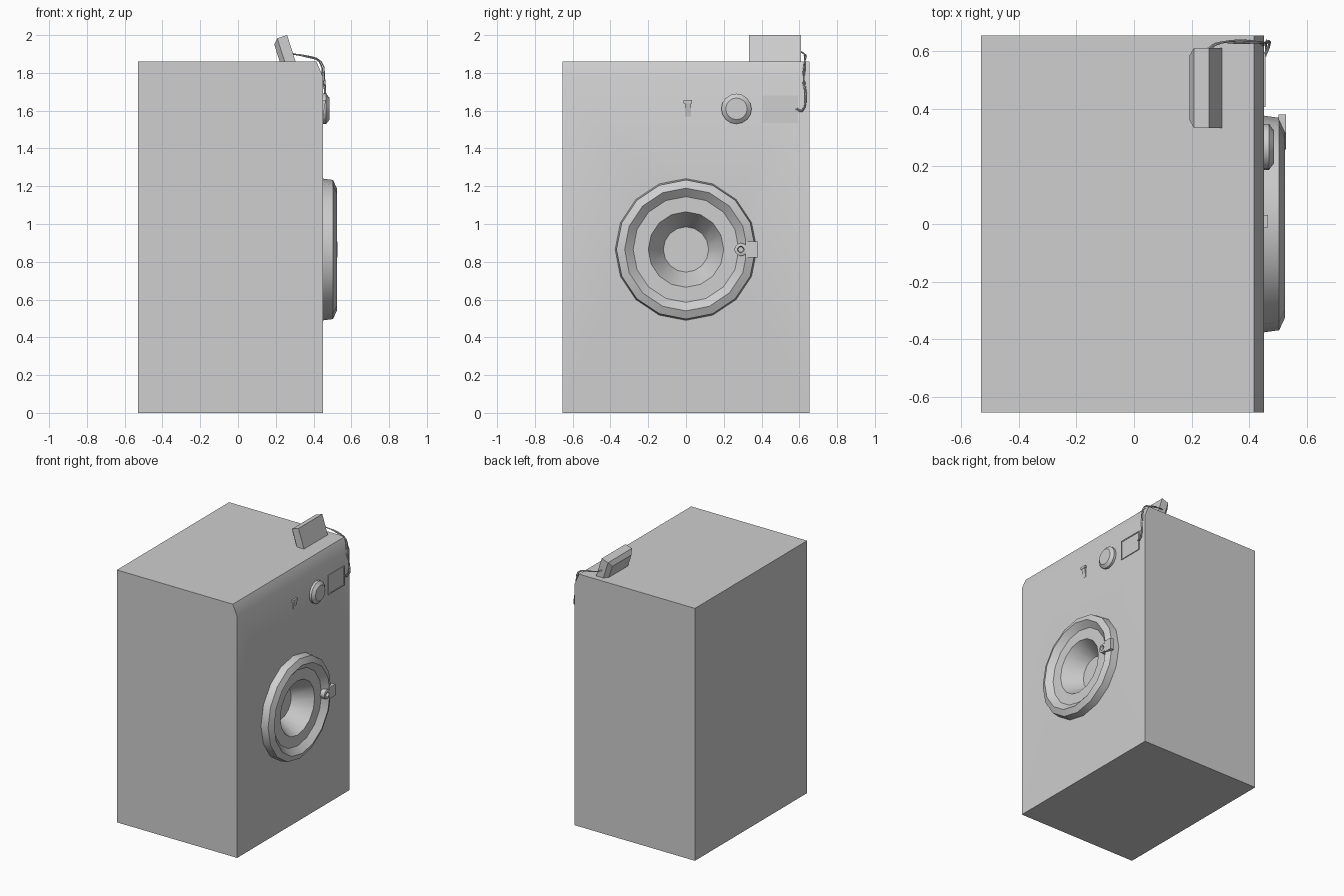
import bpy, bmesh, math, random
from mathutils import Vector

if "Cube" in bpy.data.objects:
    bpy.data.objects.remove(bpy.data.objects["Cube"])

random.seed(4)
grey = bpy.data.materials.new("light_grey")
grey.diffuse_color = (0.62, 0.62, 0.62, 1)
grey.use_nodes = True
grey.node_tree.nodes["Principled BSDF"].inputs["Base Color"].default_value = grey.diffuse_color


def finish(name, bm, smooth=None):
    bmesh.ops.recalc_face_normals(bm, faces=bm.faces)
    me = bpy.data.meshes.new(name)
    bm.to_mesh(me)
    bm.free()
    ob = bpy.data.objects.new(name, me)
    bpy.context.collection.objects.link(ob)
    me.materials.append(grey)
    if smooth:
        shade(ob, smooth)
    return ob


def shade(ob, angle):
    bpy.ops.object.select_all(action='DESELECT')
    ob.select_set(True)
    bpy.context.view_layer.objects.active = ob
    bpy.ops.object.shade_smooth_by_angle(angle=math.radians(angle))


def loft(name, rings, cap_start=True, cap_end=True, smooth=None):
    """Skin a list of equally long closed rings."""
    bm = bmesh.new()
    vs = [[bm.verts.new(p) for p in r] for r in rings]
    n = len(vs[0])
    for a, b in zip(vs, vs[1:]):
        for i in range(n):
            j = (i + 1) % n
            bm.faces.new((a[i], a[j], b[j], b[i]))
    if cap_start:
        bm.faces.new(vs[0])
    if cap_end:
        bm.faces.new(vs[-1])
    return finish(name, bm, smooth)


def lathe(name, profile, y, z, sides=16, smooth=30, cap_start=True, cap_end=True):
    """Turn (x, radius) points about an axis along x."""
    rings = [[(x, y + r * math.sin(2 * math.pi * i / sides),
               z + r * math.cos(2 * math.pi * i / sides)) for i in range(sides)]
             for x, r in profile]
    return loft(name, rings, cap_start, cap_end, smooth)


def rect(x, y0, y1, z0, z1):
    return [(x, y0, z0), (x, y1, z0), (x, y1, z1), (x, y0, z1)]


# Cabinet with a sloped top front edge
side = [(-0.53, 0), (0.45, 0), (0.45, 1.78), (0.415, 1.86), (-0.53, 1.86)]
body = loft("cabinet", [[(x, y, z) for x, z in side] for y in (-0.653, 0.653)])

# Opening behind the door
cutter = lathe("opening_cutter", [(0.30, 0.25), (0.6, 0.25)], 0, 0.865, smooth=None)
cutter.hide_render = True
mod = body.modifiers.new("opening", 'BOOLEAN')
mod.operation = 'DIFFERENCE'
mod.solver = 'EXACT'
mod.object = cutter
bpy.ops.object.select_all(action='DESELECT')
bpy.context.view_layer.objects.active = body
body.select_set(True)
bpy.ops.object.modifier_apply(modifier="opening")
bpy.data.objects.remove(cutter)
shade(body, 30)

# Door ring and sunken window bowl
lathe("door", [(0.445, 0.376), (0.503, 0.368), (0.523, 0.325), (0.485, 0.28),
               (0.485, 0.20), (0.35, 0.12)], 0, 0.865, cap_start=False)

# Door latch: bent plate and a small ring
loft("latch_plate", [rect(0.50, 0.315, 0.38, 0.823, 0.907),
                     rect(0.527, 0.315, 0.38, 0.823, 0.907)])
lathe("latch_ring", [(0.49, 0.034), (0.524, 0.034), (0.527, 0.028), (0.527, 0.018),
                     (0.51, 0.014)], 0.29, 0.865, sides=12, smooth=35)

# Program knob
lathe("knob", [(0.445, 0.08), (0.467, 0.08), (0.485, 0.057)], 0.267, 1.61)

# Display panel with a thin rim
loft("display_panel", [rect(0.445, 0.405, 0.592, 1.535, 1.68),
                       rect(0.456, 0.405, 0.592, 1.535, 1.68),
                       rect(0.456, 0.412, 0.585, 1.543, 1.672),
                       rect(0.452, 0.412, 0.585, 1.543, 1.672)])

# Small switch: cross bar over a tapering tab
loft("switch_bar", [rect(0.445, -0.012, 0.032, 1.638, 1.656),
                    rect(0.464, -0.012, 0.032, 1.638, 1.656)])
loft("switch_tab", [[(0.445, -0.005, z), (0.445, 0.026, z),
                     (x, 0.026, z), (x, -0.005, z)]
                    for x, z in ((0.451, 1.57), (0.462, 1.64))])

# Tilted box on top, tapering to its back
down = Vector((0.306, 0, -0.952))
back = Vector((-0.952, 0, -0.306))
corner = Vector((0.26, 0, 2.0))


def box_ring(depth, inset):
    pts = []
    for y, d in ((0.333, 0), (0.61, 0), (0.61, 0.16), (0.333, 0.16)):
        p = corner + back * depth + down * (d if d else inset)
        p.y = y + (inset if y < 0.5 else -inset)
        pts.append(p)
    return pts


loft("top_box", [box_ring(0, 0), box_ring(0.055, 0), box_ring(0.08, 0.027)])

# Loose wires from the box to the display
path = [(0.255, 0.60, 1.92), (0.285, 0.626, 1.905), (0.36, 0.632, 1.885),
        (0.435, 0.628, 1.862), (0.453, 0.624, 1.76), (0.460, 0.63, 1.67),
        (0.463, 0.615, 1.60), (0.455, 0.585, 1.61)]
for w in range(3):
    cu = bpy.data.curves.new("wire", 'CURVE')
    cu.dimensions = '3D'
    cu.bevel_depth = 0.0032
    cu.bevel_resolution = 0
    cu.resolution_u = 3
    sp = cu.splines.new('BEZIER')
    sp.bezier_points.add(len(path) - 1)
    for bp, p in zip(sp.bezier_points, path):
        bp.co = [c + random.uniform(-0.007, 0.007) for c in p]
        bp.handle_left_type = bp.handle_right_type = 'AUTO'
    cu.materials.append(grey)
    ob = bpy.data.objects.new("wire_%d" % (w + 1), cu)
    bpy.context.collection.objects.link(ob)
